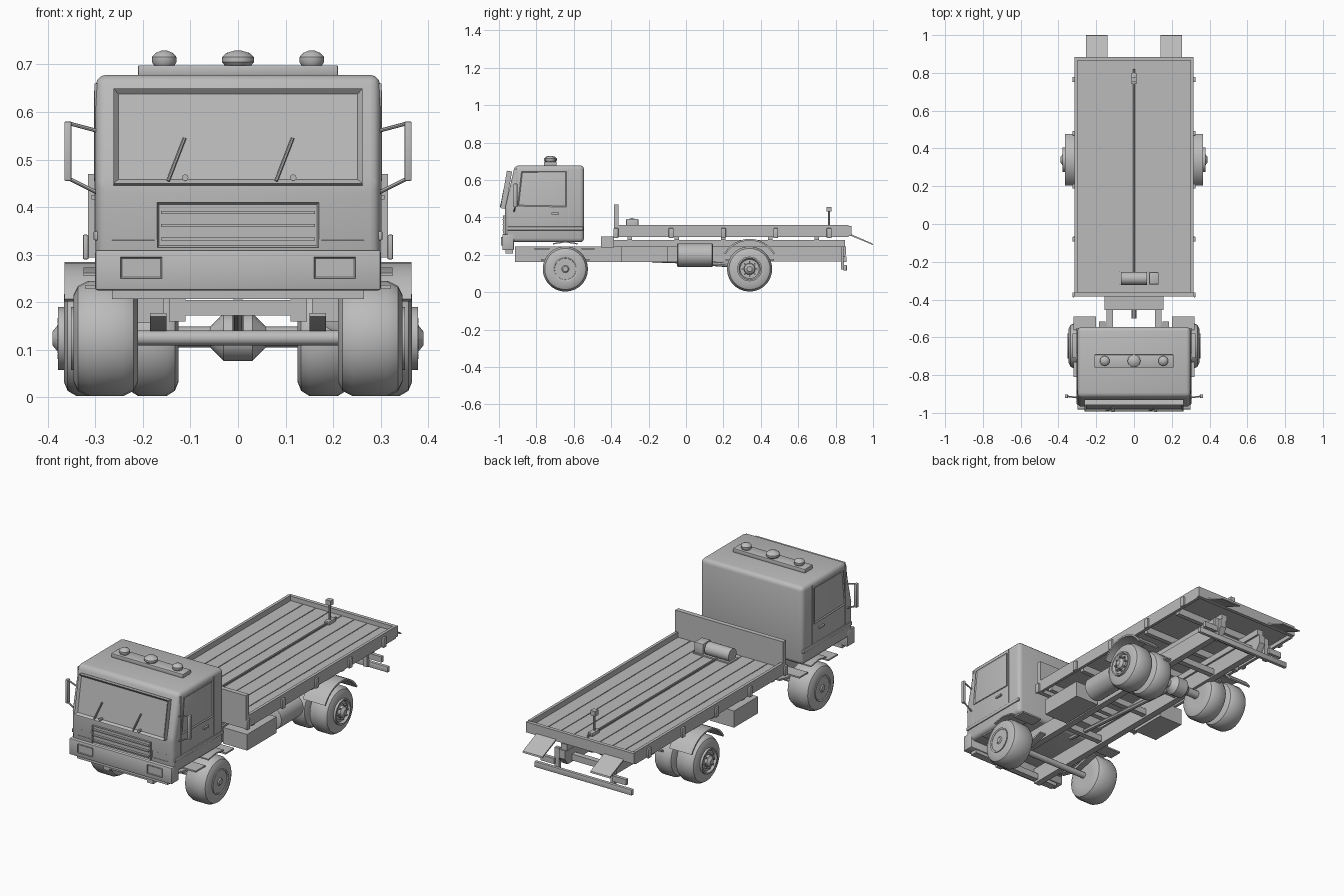
import bpy, bmesh, math
from mathutils import Vector

cube = bpy.data.objects.get("Cube")
if cube:
    bpy.data.objects.remove(cube, do_unlink=True)

grey = bpy.data.materials.new("plain_grey")
grey.use_nodes = True
grey.diffuse_color = (0.5, 0.5, 0.5, 1)
grey.node_tree.nodes["Principled BSDF"].inputs["Base Color"].default_value = grey.diffuse_color


def finish(name, bm, sym=False):
    """Turn a bmesh in model coordinates into an object, mirrored over x if asked."""
    bmesh.ops.recalc_face_normals(bm, faces=bm.faces)
    me = bpy.data.meshes.new(name)
    bm.to_mesh(me)
    bm.free()
    me.materials.append(grey)
    me.polygons.foreach_set("use_smooth", [True] * len(me.polygons))
    me.set_sharp_from_angle(angle=math.radians(35))
    ob = bpy.data.objects.new(name, me)
    bpy.context.collection.objects.link(ob)
    if sym:
        ob.modifiers.new("Mirror", "MIRROR").use_mirror_merge = False
    return ob


def round_edges(bm, size, segments=2):
    if size:
        bmesh.ops.bevel(bm, geom=bm.edges[:], offset=size, segments=segments,
                        profile=0.5, affect="EDGES")


def box(name, x, y, z, sym=False, bevel=0):
    bm = bmesh.new()
    bmesh.ops.create_cube(bm, size=1)
    for v in bm.verts:
        v.co = [r[0] + (c + 0.5) * (r[1] - r[0]) for c, r in zip(v.co, (x, y, z))]
    round_edges(bm, bevel)
    return finish(name, bm, sym)


def prism(name, outline, x0, x1, sym=False, bevel=0, segments=3):
    """Extrude a (y, z) outline from x0 to x1."""
    bm = bmesh.new()
    a, b = [[bm.verts.new((x, *p)) for p in outline] for x in (x0, x1)]
    bm.faces.new(a)
    bm.faces.new(b)
    for i in range(len(a)):
        bm.faces.new((a[i - 1], a[i], b[i], b[i - 1]))
    bmesh.ops.recalc_face_normals(bm, faces=bm.faces)
    round_edges(bm, bevel, segments)
    return finish(name, bm, sym)


def lathe(name, profile, centre, axis="x", sides=28, sym=False):
    """Turn (along, radius) points about an axis through the centre."""
    bm = bmesh.new()
    rings = []
    for along, r in profile:
        ring = []
        for i in range(sides):
            t = math.tau * i / sides
            c, s = r * math.cos(t), r * math.sin(t)
            p = {"x": (along, c, s), "y": (c, along, s), "z": (c, s, along)}[axis]
            ring.append(bm.verts.new(Vector(centre) + Vector(p)))
        rings.append(ring)
    for a, b in zip(rings, rings[1:]):
        for i in range(sides):
            bm.faces.new((a[i - 1], a[i], b[i], b[i - 1]))
    bm.faces.new(rings[0])
    bm.faces.new(rings[-1])
    return finish(name, bm, sym)


def rod(name, p, q, r, sym=False, sides=8):
    p, q = Vector(p), Vector(q)
    bm = bmesh.new()
    bmesh.ops.create_cone(bm, cap_ends=True, segments=sides, radius1=r, radius2=r,
                          depth=(q - p).length)
    turn = (q - p).to_track_quat("Z", "Y")
    for v in bm.verts:
        v.co = turn @ v.co + (p + q) / 2
    return finish(name, bm, sym)


def panel(name, pts, normal, depth, rim, sink, sym=False):
    """Raised plate with a rim around a sunken centre."""
    n = Vector(normal).normalized()
    bm = bmesh.new()
    low = [bm.verts.new(p) for p in pts]
    top = [bm.verts.new(Vector(p) + n * depth) for p in pts]
    bm.faces.new(low)
    face = bm.faces.new(top)
    for i in range(len(low)):
        bm.faces.new((low[i - 1], low[i], top[i], top[i - 1]))
    bmesh.ops.recalc_face_normals(bm, faces=bm.faces)
    bmesh.ops.inset_individual(bm, faces=[face], thickness=rim, depth=-sink)
    return finish(name, bm, sym)


def front_rect(x0, x1, z0, z1, y0, y1):
    return [(x0, y0, z0), (x1, y0, z0), (x1, y1, z1), (x0, y1, z1)]


# Cab shell
prism("cab", [(-.963, .267), (-.968, .45), (-.915, .678), (-.545, .678), (-.545, .267)],
      -.299, .299, bevel=.022)
panel("windscreen", front_rect(-.262, .262, .445, .645, -.965, -.93), (0, -1, .17), .028, .015, .012)
panel("grille", front_rect(-.17, .17, .315, .41, -.96, -.96), (0, -1, 0), .018, .006, .008)
for i in range(3):
    z = .33 + .028 * i
    box("grille_bar", (-.162, .162), (-.982, -.966), (z, z + .006))
panel("grille_side_vent", front_rect(.175, .265, .33, .365, -.96, -.96), (0, -1, 0), .006, .003, .004, True)
for x in (-.147, .08):
    rod("wiper", (x, -.99, .455), (x + .035, -.973, .545), .004)
    rod("wiper_pivot", (x + .036, -.975, .462), (x + .036, -.995, .462), .007)

# Doors and side trim
panel("side_window", [(.296, -.9, .46), (.296, -.88, .645), (.296, -.638, .645), (.296, -.638, .455)],
      (1, 0, 0), .007, .01, .005, True)
for y in (-.905, -.628):
    box("door_seam", (.295, .3015), (y - .003, y + .003), (.35, .66), True)
box("cab_side_moulding", (.29, .304), (-.955, -.55), (.33, .35), True, .004)
box("door_handle", (.295, .308), (-.72, -.68), (.416, .425), True)
box("mirror", (.35, .365), (-.922, -.902), (.455, .58), True, .003)
rod("mirror_upper_arm", (.295, -.92, .56), (.355, -.912, .576), .004, True)
rod("mirror_lower_arm", (.295, -.92, .43), (.355, -.912, .46), .004, True)

# Bumper and headlights
box("bumper", (-.3, .3), (-.982, -.92), (.225, .31), bevel=.005)
box("bumper_lip", (-.265, .265), (-.965, -.925), (.207, .226))
panel("headlight", front_rect(.16, .247, .25, .295, -.98, -.98), (0, -1, 0), .008, .004, .004, True)

# Roof beacons
box("light_bar", (-.21, .21), (-.76, -.692), (.676, .698), bevel=.003)
for x, r in ((-.155, .026), (0, .034), (.155, .026)):
    lathe("beacon", [(0, r * .8), (.008, r), (.018, r), (.027, r * .7), (.032, r * .2)],
          (x, -.725, .697), "z", 16)

# Chassis
prism("chassis_rail", [(-.915, .16), (-.915, .245), (.855, .245), (.855, .2), (.83, .165)],
      .11, .145, True)
for y in (-.9, -.4, -.05, .2, .48, .78):
    box("crossmember", (-.115, .115), (y - .015, y + .015), (.172, .205))
box("front_mount", (-.155, .155), (-.455, -.385), (.24, .298))
box("bed_subframe", (.1, .135), (-.385, .85), (.245, .278), True)
for y in (-.3, -.05, .2, .45, .7):
    box("bed_cross_beam", (-.3, .3), (y - .012, y + .012), (.278, .32))
box("left_storage_box", (.155, .295), (-.345, -.1), (.16, .245))
box("right_storage_box", (-.295, -.155), (-.18, .02), (.157, .245))
lathe("fuel_tank", [(-.097, .055), (-.092, .063), (.092, .063), (.097, .055)], (.222, .048, .198), "y", 24)
rod("front_axle", (-.21, -.645, .125), (.21, -.645, .125), .016, sides=12)
rod("rear_axle", (-.22, .34, .127), (.22, .34, .127), .022, sides=12)
lathe("rear_differential", [(-.06, .02), (-.03, .05), (.03, .05), (.06, .02)], (0, .34, .127), sides=16)
rod("drive_shaft", (0, .3, .14), (0, -.5, .2), .012)
for y in (-.645, .34):
    prism("leaf_spring", [(y - .13, .17), (y, .138), (y + .13, .17), (y + .13, .178),
                          (y, .152), (y - .13, .178)], .15, .185, True)

# Wheels
tyre = [(.5, .53), (.5, .75), (.43, .91), (.27, 1), (-.27, 1), (-.43, .91), (-.5, .75), (-.5, .53)]


def tyre_set(name, x, y, width, r, rim):
    lathe(name, [(a * width, b * r) for a, b in tyre], (x, y, r + .003), sym=True)
    lathe(name + "_rim", [(a, b) for a, b in rim], (x, y, r + .003), sym=True)


def hub(name, x, y, z, length):
    lathe(name, [(0, .032), (length * .6, .028), (length, .014)], (x, y, z), sides=16, sym=True)
    for i in range(8):
        t = math.tau * i / 8
        c, s = y + .038 * math.cos(t), z + .038 * math.sin(t)
        rod("wheel_bolt", (x, c, s), (x + length * .6, c, s), .005, True, 6)


tyre_set("front_tyre", .278, -.645, .136, .121, [(.04, .066), (.073, .066), (.07, .058), (.045, .048)])
hub("front_hub", .321, -.645, .124, .03)
tyre_set("rear_outer_tyre", .308, .34, .116, .121, [(.04, .066), (.07, .066), (.07, .058), (.056, .05)])
hub("rear_hub", .362, .34, .124, .028)
tyre_set("rear_inner_tyre", .18, .34, .11, .121, [(-.03, .066), (.05, .066)])

# Mudguards
arc = [math.radians(30 + 10 * i) for i in range(13)]
guard = [(.34 + r * math.cos(t), .128 + r * math.sin(t))
         for r, ts in ((.157, arc), (.148, arc[::-1])) for t in ts]
prism("rear_mudguard", guard, .235, .365, True)
box("front_mudguard_tip", (.2, .32), (-.81, -.73), (.228, .236), True)
prism("front_mudguard", [(-.71, .255), (-.645, .266), (-.58, .255), (-.58, .262), (-.645, .273), (-.71, .262)],
      .2, .325, True)
box("rear_mudguard_tip", (.2, .32), (-.56, -.49), (.228, .236), True)

# Flat bed
box("deck", (-.305, .305), (-.375, .87), (.315, .325))
for i in range(8):
    x = -.3 + .075 * i
    box("deck_plank", (x + .002, x + .073), (-.36, .866), (.324, .331))
box("side_rail", (.3, .315), (-.385, .87), (.294, .358), True)
box("tail_rail", (-.315, .315), (.866, .885), (.3, .355))
box("headboard", (-.315, .315), (-.385, -.36), (.294, .47))
for y in (-.375, -.08, .2, .48, .765):
    box("stake_pocket", (.314, .326), (y - .013, y + .013), (.29, .342), True, .003)

# Loading ramps
prism("ramp", [(.86, .31), (.86, .32), (.998, .26), (1, .252)], .14, .255, True)

# Winch, cable and guide post
rod("winch_drum", (-.07, -.288, .362), (.07, -.288, .362), .034, sides=20)
box("winch_motor", (.08, .13), (-.32, -.255), (.33, .392), bevel=.004)
box("winch_base", (-.08, .135), (-.322, -.25), (.33, .338))
rod("winch_cable", (0, -.27, .34), (0, .82, .34), .005)
rod("guide_post", (0, .765, .33), (0, .765, .44), .006)
box("guide_post_head", (-.014, .014), (.752, .778), (.43, .456))
box("guide_post_foot", (-.014, .014), (.74, .8), (.33, .35), bevel=.004)

# Rear underrun bar
box("underrun_bar", (-.285, .285), (.842, .86), (.115, .145), bevel=.003)
box("underrun_hanger", (.15, .175), (.828, .846), (.12, .245), True)
box("tail_lamp", (.17, .25), (.84, .858), (.16, .19), True)
